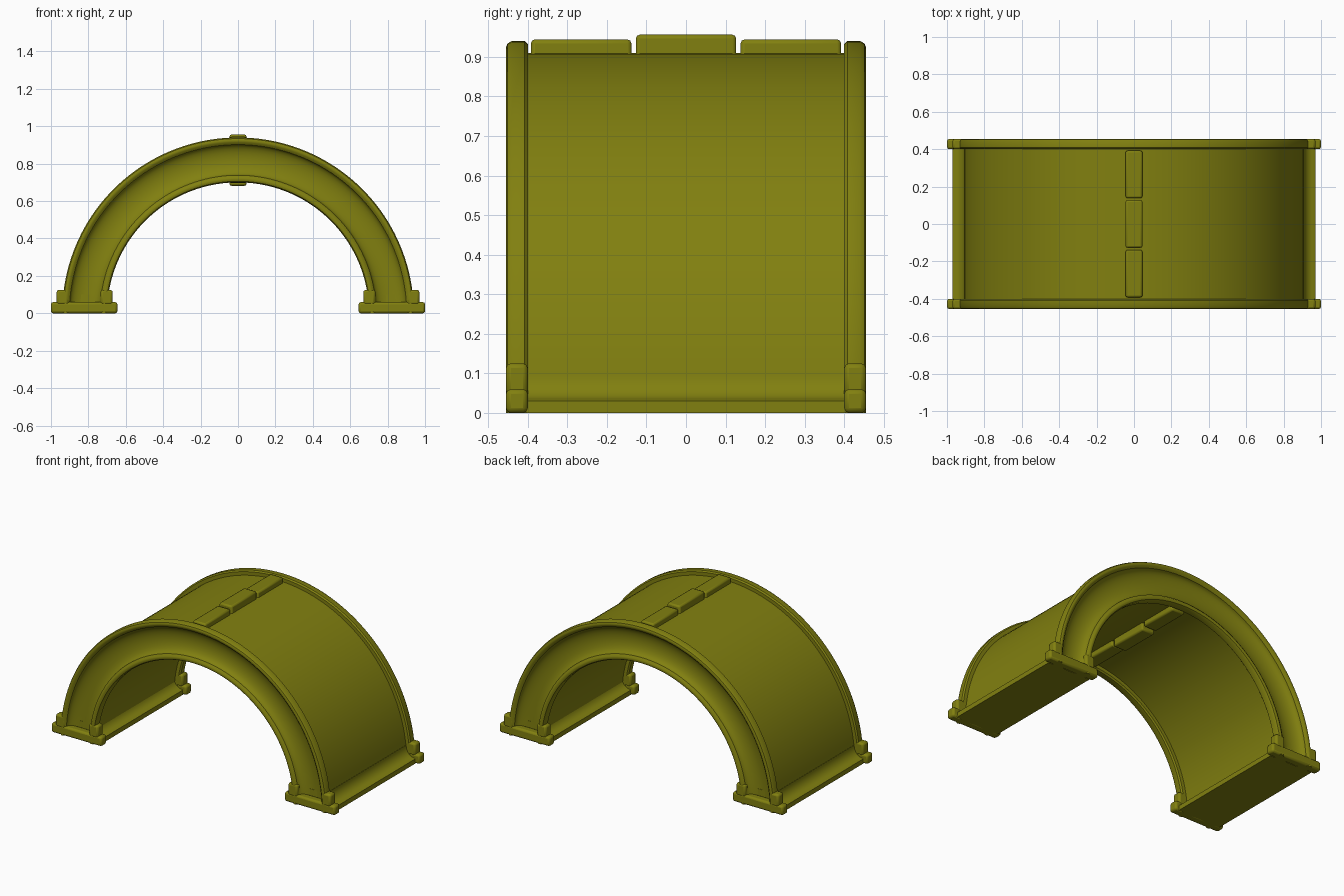
import bpy, bmesh, math

if "Cube" in bpy.data.objects:
    bpy.data.objects.remove(bpy.data.objects["Cube"])

mat = bpy.data.materials.new("olive")
mat.diffuse_color = (0.22, 0.215, 0.005, 1)
mat.use_nodes = True
mat.node_tree.nodes["Principled BSDF"].inputs["Base Color"].default_value = mat.diffuse_color


def finish(name, bm, bevel=0):
    bmesh.ops.recalc_face_normals(bm, faces=bm.faces)
    me = bpy.data.meshes.new(name)
    bm.to_mesh(me)
    bm.free()
    ob = bpy.data.objects.new(name, me)
    bpy.context.collection.objects.link(ob)
    me.materials.append(mat)
    if bevel:
        mod = ob.modifiers.new("bevel", 'BEVEL')
        mod.width, mod.segments = bevel, 2
    bpy.ops.object.select_all(action='DESELECT')
    ob.select_set(True)
    bpy.context.view_layer.objects.active = ob
    bpy.ops.object.shade_smooth_by_angle(angle=math.radians(35))
    return ob


def loft(name, rings):
    """Join equal closed rings of points and cap both ends."""
    bm = bmesh.new()
    vs = [[bm.verts.new(p) for p in ring] for ring in rings]
    n = len(vs[0])
    for a, b in zip(vs, vs[1:]):
        for i in range(n):
            j = (i + 1) % n
            bm.faces.new((a[i], a[j], b[j], b[i]))
    bm.faces.new(vs[0])
    bm.faces.new(vs[-1][::-1])
    return finish(name, bm)


def box(name, x0, x1, y0, y1, z0, z1, bevel):
    bm = bmesh.new()
    bmesh.ops.create_cube(bm, size=1)
    for v in bm.verts:
        v.co = ((x0 + x1) / 2 + v.co.x * (x1 - x0),
                (y0 + y1) / 2 + v.co.y * (y1 - y0),
                (z0 + z1) / 2 + v.co.z * (z1 - z0))
    return finish(name, bm, bevel)


# Vault: cross-section with raised end rims and coved end faces, swept 180 degrees
outer_rim = [(0.91, 0.40), (0.932, 0.40), (0.94, 0.408), (0.94, 0.44),
             (0.934, 0.451), (0.925, 0.455), (0.914, 0.453), (0.906, 0.445)]
inner_rim = [(1.64 - r, y) for r, y in reversed(outer_rim)]
cove = [(0.82 + 0.082 * math.cos(t), 0.443 - 0.04 * math.sin(t))
        for t in [math.pi * i / 12 for i in range(13)]]
end = outer_rim + cove + inner_rim
profile = end + [(r, -y) for r, y in reversed(end)]
N = 80
loft("arch_vault", [[(r * math.cos(a), y, r * math.sin(a)) for r, y in profile]
                    for a in [math.pi * i / N for i in range(N + 1)]])

# Feet on both sides
flare = [(0.97, 0.0), (0.97, 0.03), (0.962, 0.034)]
flare += [(0.962 - 0.056 * math.sin(t), 0.10 - 0.066 * math.cos(t))
          for t in [math.pi / 2 * i / 8 for i in range(1, 9)]]
foot = flare + [(1.64 - x, z) for x, z in reversed(flare)]
for side, s in (("right", 1), ("left", -1)):
    loft(side + "_flared_base", [[(s * x, y, z) for x, z in foot]
                                 for y in (-0.405, 0.405)])
    for face, f in (("front", -1), ("back", 1)):
        tag = side + "_" + face
        y0, y1 = sorted((f * 0.40, f * 0.455))

        def block(name, a, b, z0, z1):
            x0, x1 = sorted((s * a, s * b))
            box(tag + name, x0, x1, y0, y1, z0, z1, 0.012)
        block("_plinth", 0.645, 1.0, 0.0, 0.06)
        block("_outer_step", 0.905, 0.97, 0.045, 0.125)
        block("_inner_step", 0.67, 0.735, 0.045, 0.125)

# Crown keystones passing through the vault
box("middle_keystone", -0.045, 0.045, -0.127, 0.127, 0.682, 0.956, 0.01)
for name, s in (("front", -1), ("back", 1)):
    y0, y1 = sorted((s * 0.138, s * 0.392))
    box(name + "_keystone", -0.045, 0.045, y0, y1, 0.696, 0.944, 0.01)
